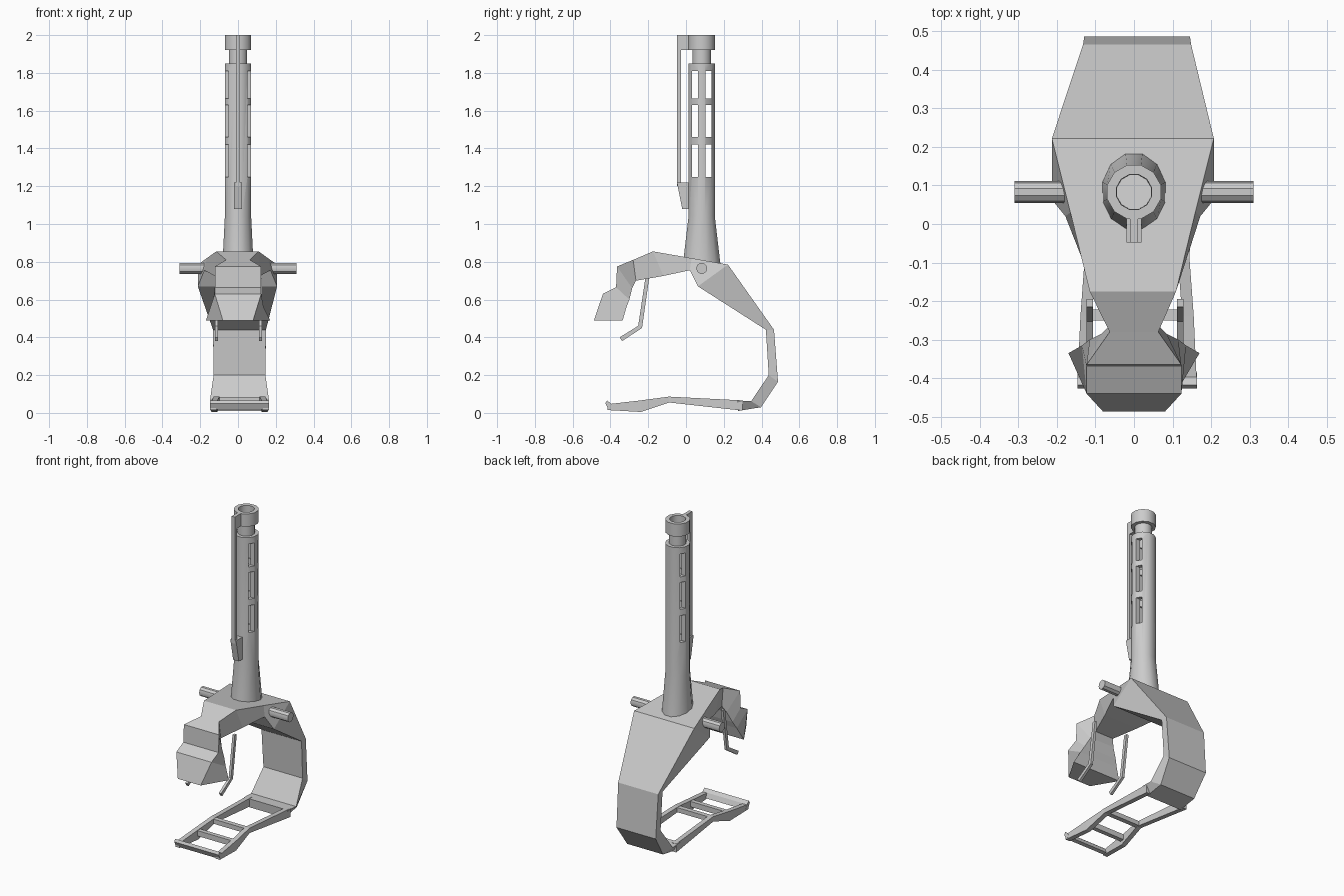
import bpy, bmesh, math
from mathutils import Vector

if "Cube" in bpy.data.objects:
    bpy.data.objects.remove(bpy.data.objects["Cube"])


def finish(name, bm, smooth=False):
    bmesh.ops.recalc_face_normals(bm, faces=bm.faces)
    me = bpy.data.meshes.new(name)
    bm.to_mesh(me)
    bm.free()
    ob = bpy.data.objects.new(name, me)
    bpy.context.collection.objects.link(ob)
    bpy.ops.object.select_all(action='DESELECT')
    ob.select_set(True)
    bpy.context.view_layer.objects.active = ob
    if smooth:
        bpy.ops.object.shade_smooth_by_angle(angle=math.radians(35))
    return ob


def loft(name, rings, capped=True, closed=False, smooth=False):
    """Skin a list of equal-length point rings."""
    bm = bmesh.new()
    rows = [[bm.verts.new(p) for p in ring] for ring in rings]
    n = len(rows[0])
    pairs = list(zip(rows, rows[1:])) + ([(rows[-1], rows[0])] if closed else [])
    for a, b in pairs:
        for i in range(n):
            j = (i + 1) % n
            bm.faces.new((a[i], a[j], b[j], b[i]))
    if capped and not closed:
        bm.faces.new(rows[0])
        bm.faces.new(rows[-1])
    return finish(name, bm, smooth)


def strip(name, sections):
    """Section: outer y, z, half width, inner y, z, half width, x offset."""
    return loft(name, [[(c - a, y, z), (c + a, y, z), (c + b, v, w), (c - b, v, w)]
                       for y, z, a, v, w, b, c in sections])


def box(name, x0, x1, y0, y1, z0, z1):
    return loft(name, [[(x0, y0, z), (x1, y0, z), (x1, y1, z), (x0, y1, z)] for z in (z0, z1)])


def extrude(name, profile, hw):
    """Side profile (y, z) extruded across x."""
    return loft(name, [[(x, y, z) for y, z in profile] for x in (-hw, hw)])


# Main arched body: front head, pinched neck, shoulders and rear leg
strip("arched_body", [
    (-.487, .49, .08, -.335, .49, .17, 0),
    (-.44, .63, .123, -.315, .56, .135, 0),
    (-.37, .665, .123, -.30, .60, .115, 0),
    (-.365, .775, .123, -.285, .66, .085, 0),
    (-.28, .81, .063, -.265, .70, .065, 0),
    (-.175, .855, .112, -.12, .725, .12, -.003),
    (.03, .819, .162, .02, .755, .175, -.003),
    (.222, .785, .21, .063, .67, .21, -.003),
    (.466, .44, .14, .423, .44, .14, .008),
    (.487, .165, .137, .438, .20, .137, .008),
    (.397, .03, .125, .345, .062, .157, .008),
    (.275, .01, .125, .27, .066, .155, .008),
])

# Foot frame: side rails, rungs and front lip
CX = .008
for side, label in ((-1, "left"), (1, "right")):
    rows = []
    for y, zt, zb, xo in ((.30, .066, .012, .15), (-.09, .086, .055, .136),
                          (-.24, .066, .005, .147), (-.415, .046, .015, .155)):
        o, i = CX + side * xo, CX + side * (xo - .03)
        rows.append([(o, y, zt), (i, y, zt), (i, y, zb), (o, y, zb)])
    loft(label + "_foot_rail", rows)
box("rear_rung", CX - .12, CX + .12, -.105, -.075, .055, .084)
box("middle_rung", CX - .13, CX + .13, -.25, -.222, .03, .064)
extrude("front_lip", [(-.41, .017), (-.427, .05), (-.418, .066), (-.398, .05), (-.385, .02)],
        .155).location.x = CX

# Bent levers hanging under the neck
for x, label in ((-.115, "left"), (.12, "right")):
    rows = []
    for y, z, dy, dz in ((-.205, .715, .01, 0), (-.243, .455, .01, -.006), (-.345, .39, .006, -.01)):
        rows.append([(x - .008, y - dy, z - dz), (x + .008, y - dy, z - dz),
                     (x + .008, y + dy, z + dz), (x - .008, y + dy, z + dz)])
    loft(label + "_lever", rows)

# Cross handle bar
ring = [(2 * math.pi * i / 10) for i in range(10)]
loft("handle_bar", [[(x, .083 + .029 * math.cos(a), .765 + .03 * math.sin(a)) for a in ring]
                    for x in (-.31, .31)], smooth=True)

# Hollow column: x radius, y radius, height
profile = [(.086, .105, .77), (.072, .072, 1.04), (.072, .072, 1.85), (.05, .05, 1.85),
           (.05, .05, 1.92), (.072, .072, 1.92), (.072, .072, 2.0), (.047, .047, 2.0),
           (.045, .045, .86), (.045, .045, .77)]
angles = [2 * math.pi * (i + .5) / 12 for i in range(12)]
column = loft("column", [[(rx * math.cos(a), .083 + ry * math.sin(a), z) for a in angles]
                         for rx, ry, z in profile], closed=True)

# Vent slots cut through the column sides
for z0, z1 in ((1.25, 1.42), (1.46, 1.63), (1.665, 1.81)):
    for y in (.048, .118):
        cutter = box("slot_cutter", -.12, .12, y - .016, y + .016, z0, z1)
        cutter.hide_render = True
        bpy.context.view_layer.objects.active = column
        mod = column.modifiers.new("slot", 'BOOLEAN')
        mod.operation, mod.solver, mod.object = 'DIFFERENCE', 'EXACT', cutter
        bpy.ops.object.modifier_apply(modifier="slot")
        bpy.data.objects.remove(cutter)
bpy.ops.object.select_all(action='DESELECT')
column.select_set(True)
bpy.ops.object.shade_smooth_by_angle(angle=math.radians(35))

# Thin rail along the front of the column with its upper and lower brackets
extrude("front_rail", [(-.048, 1.2), (-.026, 1.2), (-.026, 1.92), (.018, 1.92),
                       (.018, 2.0), (-.048, 2.0)], .011)
extrude("rail_bracket", [(-.02, 1.08), (.016, 1.08), (.016, 1.22), (-.048, 1.22)], .02)
